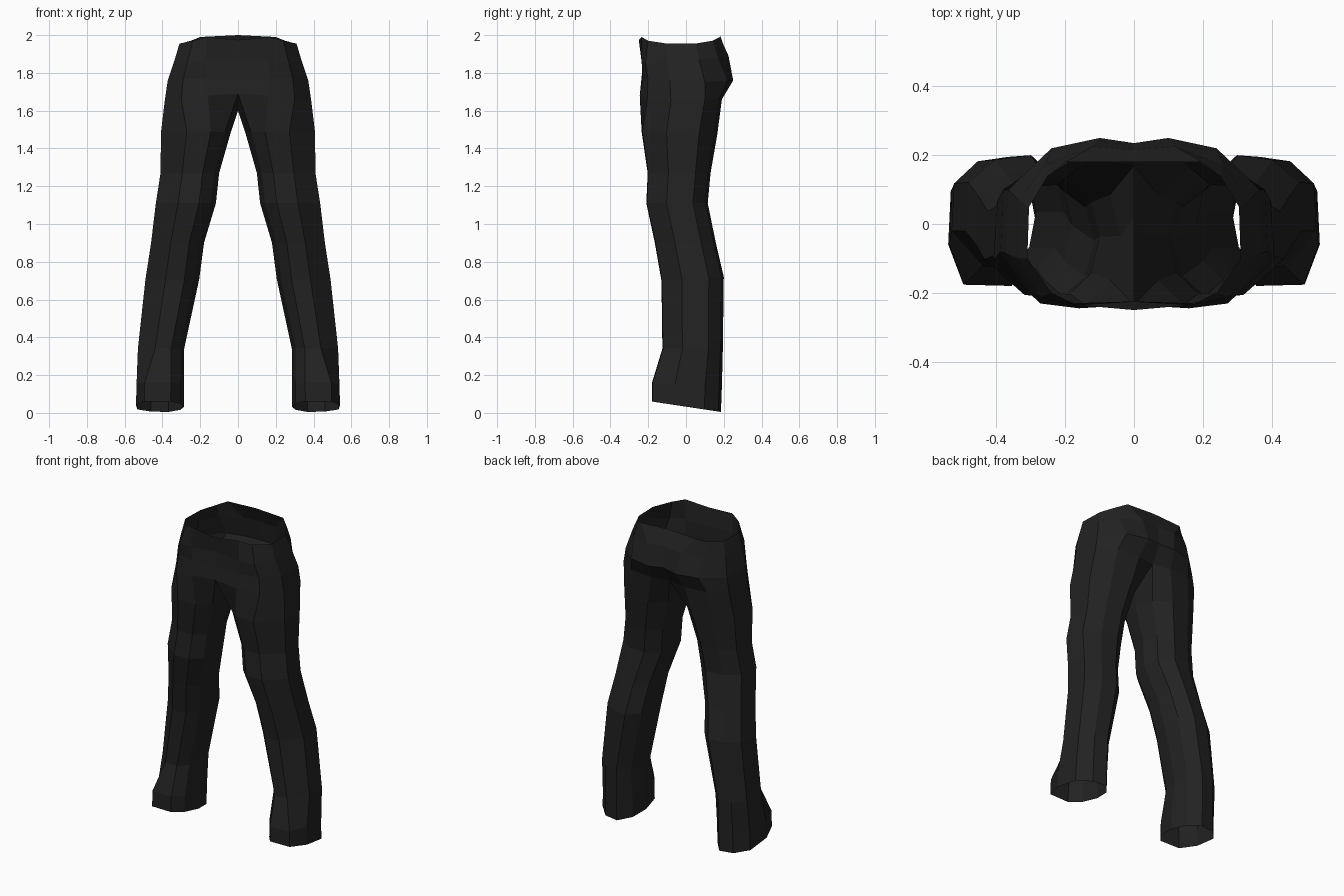
import bpy, bmesh

if "Cube" in bpy.data.objects:
    bpy.data.objects.remove(bpy.data.objects["Cube"])

# Dark cloth
cloth = bpy.data.materials.new("black cloth")
cloth.diffuse_color = (0.016, 0.016, 0.016, 1)
cloth.use_nodes = True
cloth.node_tree.nodes["Principled BSDF"].inputs["Base Color"].default_value = cloth.diffuse_color

# Half rings of the hips, from front centre round the side to back centre
hips = [
    [(0, -.25, 1.975), (.17, -.235, 1.99), (.24, -.2, 1.97), (.31, -.1, 1.955),
     (.305, .05, 1.955), (.25, .14, 1.97), (.2, .18, 1.99), (0, .18, 2.0)],
    [(0, -.225, 1.87), (.17, -.235, 1.86), (.27, -.215, 1.85), (.335, -.1, 1.87),
     (.335, .07, 1.87), (.26, .17, 1.88), (.12, .225, 1.89), (0, .215, 1.9)],
    [(0, -.235, 1.78), (.17, -.23, 1.77), (.29, -.2, 1.77), (.372, -.085, 1.76),
     (.365, .1, 1.75), (.24, .22, 1.76), (.1, .25, 1.76), (0, .235, 1.77)],
    [(0, -.235, 1.69), (.16, -.245, 1.68), (.3, -.205, 1.66), (.388, -.08, 1.65),
     (.38, .1, 1.66), (.27, .175, 1.66), (.12, .19, 1.66), (0, .17, 1.66)],
]
crotch = (0, .02, 1.6)

# Leg cross-section in 0..1 across and deep, starting at the inner front
section = [(.08, .18), (.28, 0), (.63, .01), (1, .33), (.97, .76),
           (.69, .96), (.33, 1), (.08, .8), (0, .5)]

# Leg levels: height at front, height at back, inner x, outer x, front y, back y
levels = [
    (1.49, 1.47, .04, .408, -.235, .165),
    (1.27, 1.27, .1, .41, -.203, .13),
    (1.11, 1.11, .117, .435, -.21, .115),
    (.9, .9, .18, .46, -.165, .158),
    (.7, .72, .205, .49, -.13, .2),
    (.34, .34, .285, .53, -.125, .195),
    (.16, .14, .285, .537, -.18, .19),
    (.06, .005, .285, .54, -.18, .185),
]


def leg_ring(z0, z1, xi, xo, yf, yb):
    return [(xi + u * (xo - xi), yf + v * (yb - yf), z0 + v * (z1 - z0))
            for u, v in section]


bm = bmesh.new()


def bridge(a, b, closed):
    n = len(a)
    for i in range(n if closed else n - 1):
        j = (i + 1) % n
        bm.faces.new((a[i], b[i], b[j], a[j]))


# Hips, open at the waist
rows = [[bm.verts.new(p) for p in row] for row in hips]
for a, b in zip(rows, rows[1:]):
    bridge(a, b, False)

# Leg, open at the hem
rings = [rows[-1] + [bm.verts.new(crotch)]]
rings += [[bm.verts.new(p) for p in leg_ring(*lv)] for lv in levels]
# Pull the front outer corner of the hem out into a flare
for ring in rings[-2:]:
    ring[2].co.x += .05
for a, b in zip(rings, rings[1:]):
    bridge(a, b, True)

# Mirror to the other side
geom = bm.verts[:] + bm.edges[:] + bm.faces[:]
bmesh.ops.mirror(bm, geom=geom, axis='X', merge_dist=0.0005)
bmesh.ops.remove_doubles(bm, verts=bm.verts[:], dist=0.0005)
bmesh.ops.recalc_face_normals(bm, faces=bm.faces[:])
# Make sure the outside faces outward
far = max(bm.faces, key=lambda f: f.calc_center_median().x)
if far.normal.x < 0:
    bmesh.ops.reverse_faces(bm, faces=bm.faces[:])

mesh = bpy.data.meshes.new("trousers")
bm.to_mesh(mesh)
bm.free()
mesh.materials.append(cloth)
bpy.context.collection.objects.link(bpy.data.objects.new("trousers", mesh))
